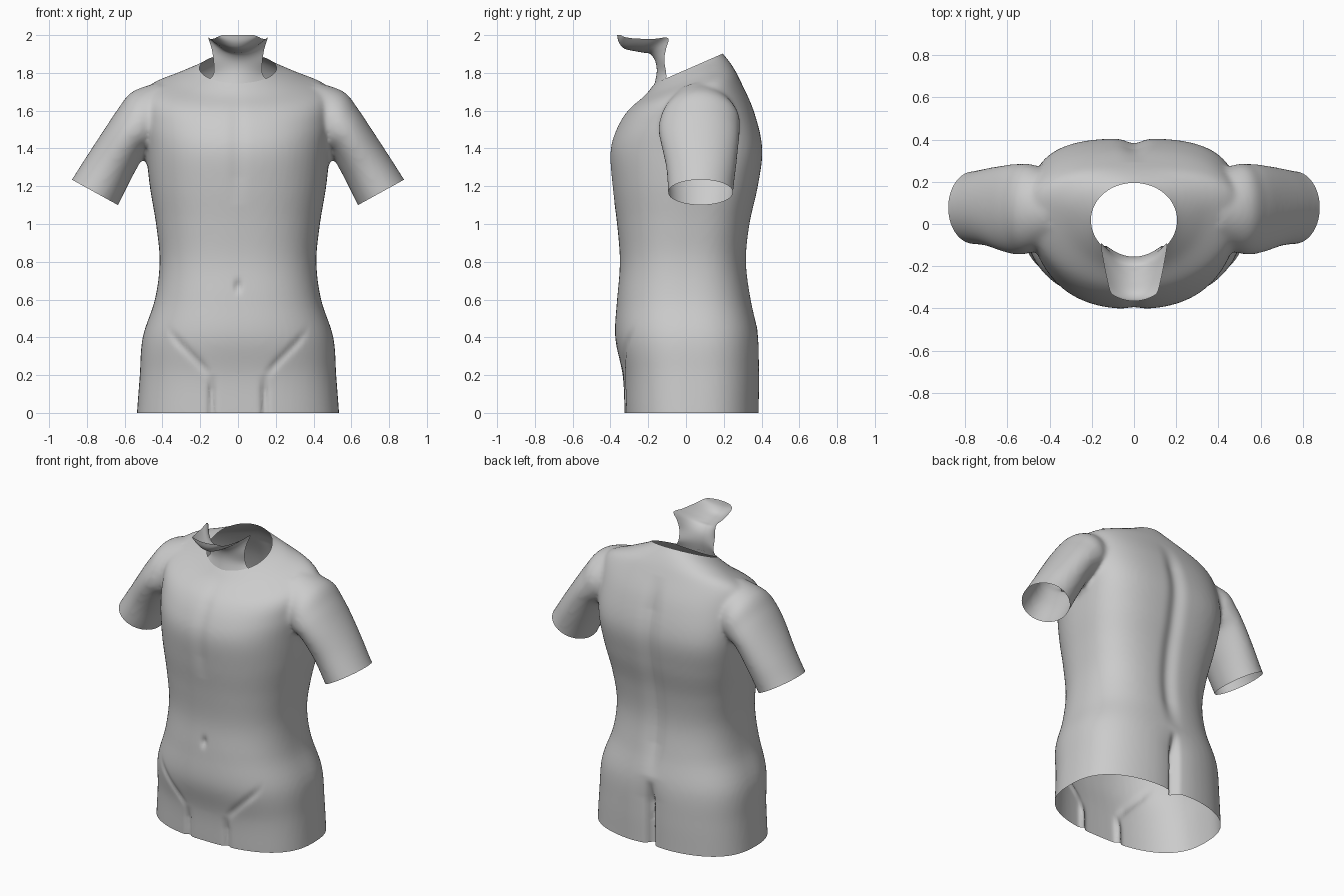
import bpy, bmesh, math
from mathutils import Vector

if "Cube" in bpy.data.objects:
    bpy.data.objects.remove(bpy.data.objects["Cube"])

skin = bpy.data.materials.new("plain_grey")
skin.diffuse_color = (0.6, 0.6, 0.6, 1)
skin.use_nodes = True
skin.node_tree.nodes["Principled BSDF"].inputs["Base Color"].default_value = skin.diffuse_color


def smooth_rows(rows, steps):
    """Catmull-Rom interpolation through a list of equal-length tuples."""
    out = []
    for i in range(len(rows) - 1):
        a, b = rows[max(i - 1, 0)], rows[i]
        c, d = rows[i + 1], rows[min(i + 2, len(rows) - 1)]
        for s in range(steps):
            t = s / steps
            out.append([0.5 * (2 * q + (r - p) * t + (2 * p - 5 * q + 4 * r - e) * t * t
                               + (3 * q - p - 3 * r + e) * t ** 3)
                        for p, q, r, e in zip(a, b, c, d)])
    return out + [list(rows[-1])]


def loft(bm, rings):
    """Closed, capped skin over a list of point rings."""
    loops = [[bm.verts.new(p) for p in ring] for ring in rings]
    n = len(loops[0])
    for lo, hi in zip(loops, loops[1:]):
        for j in range(n):
            k = (j + 1) % n
            bm.faces.new((lo[j], lo[k], hi[k], hi[j]))
    bm.faces.new(loops[0][::-1])
    bm.faces.new(loops[-1])


def add_object(name, bm):
    mesh = bpy.data.meshes.new(name)
    bm.to_mesh(mesh)
    bm.free()
    ob = bpy.data.objects.new(name, mesh)
    bpy.context.collection.objects.link(ob)
    mesh.materials.append(skin)
    return ob


def sgn_pow(v, n):
    return math.copysign(abs(v) ** (2 / n), v)


ANGLES = [2 * math.pi * i / 64 for i in range(64)]


def torso_ring(zf, zb, w, yf, yb, yc, nf, nb):
    ring = []
    for a in ANGLES:
        c, s = math.cos(a), math.sin(a)
        n = nf if s < 0 else nb
        y = yc + sgn_pow(s, n) * ((yc - yf) if s < 0 else (yb - yc))
        ring.append((w * sgn_pow(c, n), y, zf + (zb - zf) * (y - yf) / (yb - yf)))
    return ring


def arm_ring(side, ox, oz, ix, iz, yf, yb):
    return [(side * ((ox + ix) / 2 + math.cos(a) * (ox - ix) / 2),
             (yf + yb) / 2 + math.sin(a) * (yb - yf) / 2,
             (oz + iz) / 2 + math.cos(a) * (oz - iz) / 2) for a in ANGLES]


# Torso sections: front z, back z, half width, front y, back y, widest y, roundness front / back
TORSO = [
    (-.12, -.12, .54, -.32, .39, .03, 2.5, 2.6),
    (0, 0, .535, -.325, .39, .03, 2.5, 2.6),
    (.2, .2, .52, -.335, .392, .03, 2.5, 2.6),
    (.4, .4, .505, -.375, .385, .02, 2.4, 2.6),
    (.6, .6, .44, -.365, .345, .0, 2.4, 2.6),
    (.8, .8, .415, -.35, .32, .0, 2.4, 2.7),
    (1.0, 1.0, .434, -.365, .338, .02, 2.4, 2.8),
    (1.2, 1.2, .467, -.39, .382, .05, 2.4, 2.9),
    (1.38, 1.4, .487, -.402, .405, .08, 2.4, 3.0),
    (1.5, 1.6, .50, -.37, .36, .08, 2.3, 2.7),
    (1.6, 1.765, .49, -.31, .285, .08, 2.1, 2.3),
    (1.68, 1.845, .33, -.22, .24, .06, 2.0, 2.1),
    (1.745, 1.905, .20, -.165, .193, .015, 2.0, 2.0),
    (1.79, 1.96, .15, -.13, .15, .015, 2.0, 2.0)]
# Arm sections: outer x, z, inner x, z, front y, back y
ARM = [
    (.42, 1.75, .30, 1.45, -.09, .23),
    (.56, 1.70, .40, 1.42, -.13, .28),
    (.635, 1.61, .44, 1.40, -.145, .285),
    (.705, 1.505, .49, 1.37, -.135, .28),
    (.80, 1.36, .565, 1.24, -.105, .265),
    (.88, 1.235, .635, 1.10, -.095, .25),
    (.97, 1.10, .71, .96, -.09, .25)]

# Torso and arms fused into one smooth skin
bm = bmesh.new()
loft(bm, [torso_ring(*r) for r in smooth_rows(TORSO, 5)])
for side in (1, -1):
    loft(bm, [arm_ring(side, *r) for r in smooth_rows(ARM, 5)])
bmesh.ops.recalc_face_normals(bm, faces=bm.faces)
torso = add_object("torso", bm)
remesh = torso.modifiers.new("fuse", 'REMESH')
remesh.mode = 'VOXEL'
remesh.voxel_size = 0.014
relax = torso.modifiers.new("relax", 'SMOOTH')
relax.factor = 0.5
relax.iterations = 8
bpy.context.view_layer.objects.active = torso
torso.select_set(True)
for name in ("fuse", "relax"):
    bpy.ops.object.modifier_apply(modifier=name)

bm = bmesh.new()
bm.from_mesh(torso.data)


def cut(point, normal, keep_test):
    """Trim the skin open along a plane, only where keep_test is true."""
    faces = [f for f in bm.faces if keep_test(f.calc_center_median())]
    edges = {e for f in faces for e in f.edges}
    verts = {v for f in faces for v in f.verts}
    bmesh.ops.bisect_plane(bm, geom=list(verts) + list(edges) + faces, plane_co=point,
                           plane_no=Vector(normal).normalized(), clear_outer=True)


# Open waist, neck and sleeve ends
cut((0, 0, 0), (0, 0, -1), lambda c: c.z < .3)
cut((0, .19, 1.90), (0, -.155, .355), lambda c: c.z > 1.6 and abs(c.x) < .28)
for side in (1, -1):
    cut((side * .635, 0, 1.10), (side * .135, 0, -.245),
        lambda c: c.x * side > .58 and c.z > .7)


def bump(v, width):
    return math.exp(-(v / width) ** 2)


def fade(z, lo, hi, soft):
    return max(0, min(1, (z - lo) / soft, (hi - z) / soft))


# Body details: spine, seat cleft, shoulder blades, navel, groin folds, breastbone
for v in bm.verts:
    x, y, z = v.co
    ax = abs(x)
    if y > .15:
        v.co.y -= .022 * bump(x, .05) * fade(z, .45, 1.75, .2)
        v.co.y -= .05 * bump(x, .025) * fade(z, -.2, .42, .15)
        v.co.y -= .015 * bump(x, .09) * fade(z, -.2, .45, .15)
    elif y < -.12 and ax < .45:
        v.co.y += .02 * bump(x, .015) * bump(z - .67, .03)
        v.co.y += .02 * bump(ax - .14, .018) * fade(z, -.2, .2, .08)
        v.co.y += .010 * bump(z - .2 - (ax - .14) * 1.0, .03) * fade(ax, .13, .38, .06)
        v.co.y += .008 * bump(x, .04) * fade(z, 1.1, 1.72, .15)
bm.to_mesh(torso.data)
bm.free()

# Front of the neck and underside of the jaw, an open curved sheet
# Rows: middle y, z, then edge x, y, z
NECK = [
    (-.172, 1.72, .15, -.105, 1.765),
    (-.155, 1.80, .128, -.105, 1.80),
    (-.162, 1.86, .13, -.115, 1.87),
    (-.19, 1.90, .14, -.105, 1.93),
    (-.225, 1.907, .157, -.095, 1.985),
    (-.27, 1.915, .146, -.17, 1.98),
    (-.325, 1.928, .126, -.27, 1.982),
    (-.355, 1.96, .11, -.325, 1.99),
    (-.365, 2.0, .085, -.345, 2.0)]
bm = bmesh.new()
grid = []
for cy, cz, ex, ey, ez in smooth_rows(NECK, 4):
    us = [i / 10 - 1 for i in range(21)]
    grid.append([bm.verts.new((ex * u, cy + (ey - cy) * u * u, min(2, cz + (ez - cz) * u * u)))
                 for u in us])
for lo, hi in zip(grid, grid[1:]):
    for j in range(20):
        bm.faces.new((lo[j], lo[j + 1], hi[j + 1], hi[j]))
neck = add_object("neck_front", bm)

for ob in (torso, neck):
    ob.data.polygons.foreach_set("use_smooth", [True] * len(ob.data.polygons))
    ob.data.update()
